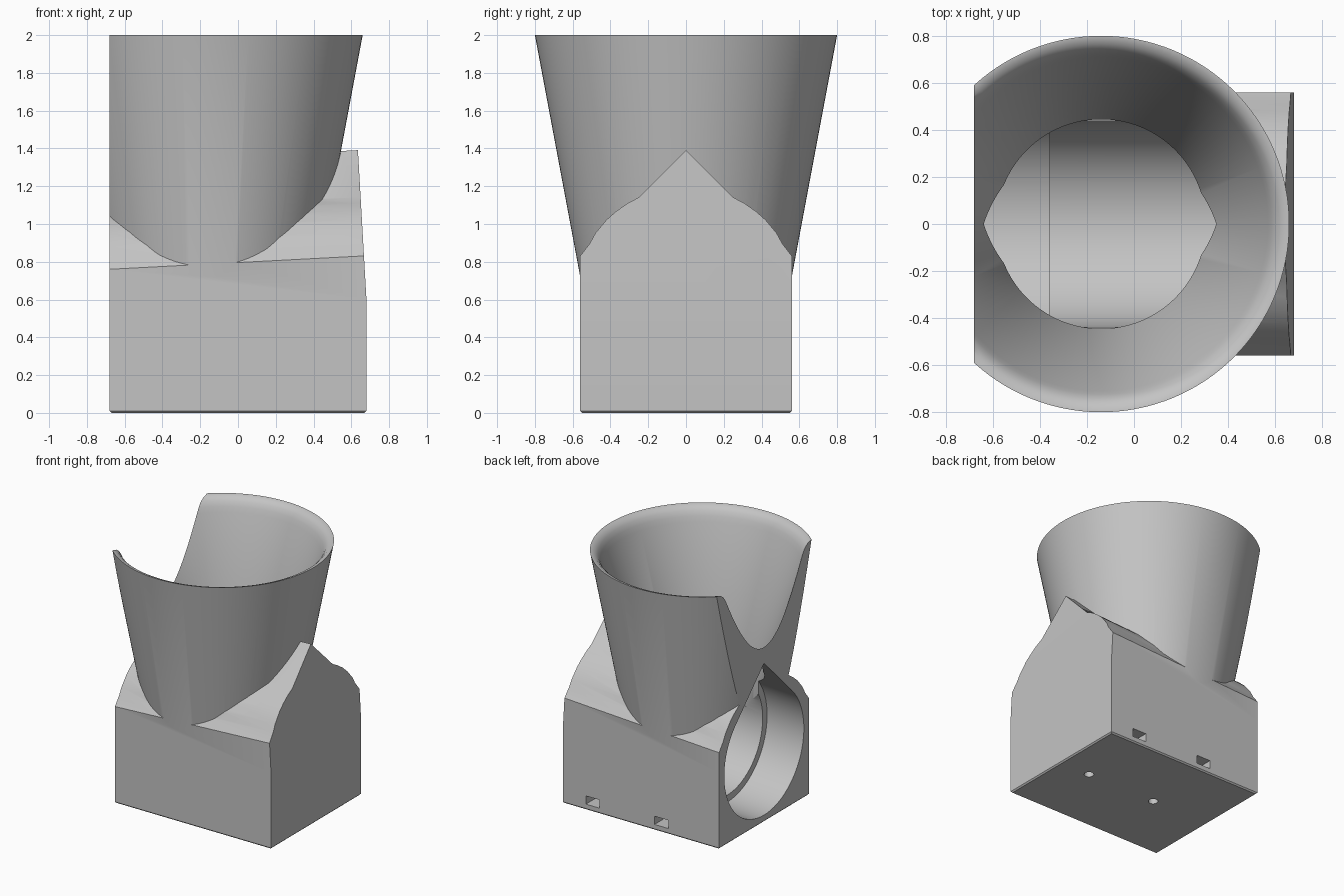
import bpy, bmesh, math
from mathutils import Vector

cube = bpy.data.objects.get("Cube")
if cube:
    bpy.data.objects.remove(cube, do_unlink=True)

grey = bpy.data.materials.new("light_grey")
grey.use_nodes = True
grey.diffuse_color = (0.55, 0.55, 0.55, 1)
grey.node_tree.nodes["Principled BSDF"].inputs["Base Color"].default_value = (0.55, 0.55, 0.55, 1)

TILT = 0.052          # the bore axis and the roof rise towards +x
CUP_X = -0.14         # centre of the cup
LEFT, RIGHT = -0.68, 0.68


def make(name, bm):
    bmesh.ops.recalc_face_normals(bm, faces=bm.faces)
    mesh = bpy.data.meshes.new(name)
    bm.to_mesh(mesh)
    bm.free()
    mesh.materials.append(grey)
    ob = bpy.data.objects.new(name, mesh)
    bpy.context.collection.objects.link(ob)
    return ob


def prism(profile, x0, x1):
    """Extrude a (y, z) outline along x."""
    bm = bmesh.new()
    face = bm.faces.new([bm.verts.new((x0, y, z)) for y, z in profile])
    new = bmesh.ops.extrude_face_region(bm, geom=[face])["geom"]
    bmesh.ops.translate(bm, vec=(x1 - x0, 0, 0),
                        verts=[v for v in new if isinstance(v, bmesh.types.BMVert)])
    return bm


def lathe(name, profile, steps=128):
    """Spin an (r, z) outline around the cup axis; ends lie on the axis."""
    bm = bmesh.new()
    verts = [bm.verts.new((CUP_X + r, 0, z)) for r, z in profile]
    edges = [bm.edges.new(pair) for pair in zip(verts, verts[1:])]
    bmesh.ops.spin(bm, geom=verts + edges, cent=(CUP_X, 0, 0), axis=(0, 0, 1),
                   angle=math.tau, steps=steps)
    bmesh.ops.remove_doubles(bm, verts=bm.verts, dist=0.0005)
    return make(name, bm)


def box(name, lo, hi):
    return make(name, prism([(lo[1], lo[2]), (hi[1], lo[2]), (hi[1], hi[2]), (lo[1], hi[2])],
                            lo[0], hi[0]))


def teardrop_bore(name, radius, x0, x1):
    """Round bore with a pointed roof, along the tilted axis."""
    pts = [(0, radius * math.sqrt(2))]
    for i in range(73):
        a = math.radians(135 + 270 * i / 72)
        pts.append((radius * math.cos(a), radius * math.sin(a)))
    bm = prism(pts, x0, x1)
    for v in bm.verts:
        v.co.z += 0.586 + TILT * v.co.x
    return make(name, bm)


def combine(target, tool, operation):
    mod = target.modifiers.new(operation, 'BOOLEAN')
    mod.operation = operation
    mod.solver = 'EXACT'
    mod.object = tool
    bpy.context.view_layer.objects.active = target
    bpy.ops.object.modifier_apply(modifier=mod.name)
    bpy.data.objects.remove(tool, do_unlink=True)


# Base block with a peaked, rounded roof
half = [(0.56, 0), (0.56, 0.83), (0.51, 0.895), (0.48, 0.95), (0.42, 1.022),
        (0.37, 1.066), (0.31, 1.108), (0.25, 1.14)]
outline = half + [(0, 1.39)] + [(-y, z) for y, z in reversed(half)]
bm = prism(outline, LEFT, RIGHT)
bmesh.ops.bisect_plane(bm, geom=bm.verts[:] + bm.edges[:] + bm.faces[:],
                       plane_co=(0, 0, 0.6), plane_no=(0, 0, 1))
for v in bm.verts:
    if v.co.z > 0.65:
        v.co.z += TILT * (v.co.x - 0.66)
        if v.co.x > 0:
            v.co.x -= 0.057 * (v.co.z - 0.6)
bottom = [e for e in bm.edges if all(v.co.z < 0.001 for v in e.verts)]
bmesh.ops.bevel(bm, geom=bottom, offset=0.01, segments=1, affect='EDGES')
holder = make("cup_on_block", bm)

# Flaring cup, joined to the block
cup = lathe("cup_shell", [(0, 0.6), (0.5375, 0.6), (0.8, 2), (0, 2)])
combine(holder, cup, 'UNION')

# Cup interior: straight throat, cone and rounded lip
throat = lathe("cup_interior", [(0, 0.62), (0.445, 0.62), (0.445, 1.09), (0.71, 1.89),
                                (0.724, 1.93), (0.742, 1.965), (0.765, 1.988),
                                (0.795, 2.0), (0.795, 2.1), (0, 2.1)])
combine(holder, throat, 'DIFFERENCE')

# Stepped bore open at one end
combine(holder, teardrop_bore("deep_bore", 0.44, -0.9, 0.6), 'DIFFERENCE')
combine(holder, teardrop_bore("wide_bore", 0.495, -0.9, -0.36), 'DIFFERENCE')

# Flat cut across the open side
combine(holder, box("side_trim", (-1.5, -1, -0.5), (LEFT, 1, 2.5)), 'DIFFERENCE')

# Nut slots from the back and screw holes from below
for x in (-0.178, 0.42):
    combine(holder, box("nut_slot", (x - 0.06, -0.06, 0.045), (x + 0.06, 0.8, 0.11)), 'DIFFERENCE')
    bm = bmesh.new()
    bmesh.ops.create_cone(bm, cap_ends=True, segments=24, radius1=0.035, radius2=0.035, depth=0.16)
    bmesh.ops.translate(bm, verts=bm.verts, vec=Vector((x, 0, 0)))
    combine(holder, make("screw_hole", bm), 'DIFFERENCE')

# Smooth curves, sharp edges
bpy.ops.object.select_all(action='DESELECT')
holder.select_set(True)
bpy.context.view_layer.objects.active = holder
bpy.ops.object.shade_smooth_by_angle(angle=math.radians(25))
